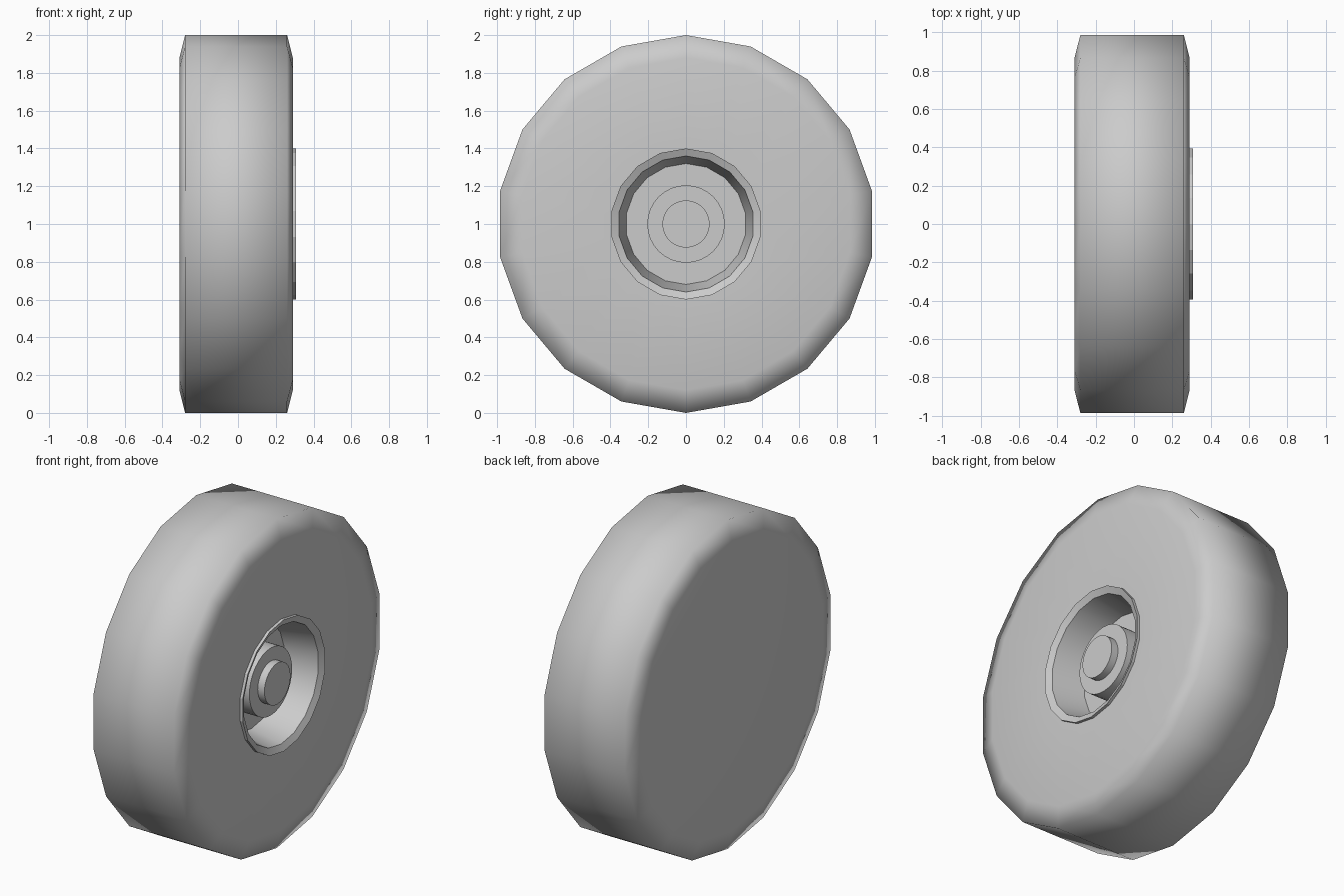
import bpy, bmesh, math

if "Cube" in bpy.data.objects:
    bpy.data.objects.remove(bpy.data.objects["Cube"])


def lathe(name, profile, sides, angle):
    """Spin (x, radius) points about the X axle at z = 1; radius 0 closes with a cap."""
    bm = bmesh.new()
    rings = []
    for x, r in profile:
        if r == 0:
            continue
        rings.append([bm.verts.new((x, r * math.sin(2 * math.pi * i / sides),
                                    1 + r * math.cos(2 * math.pi * i / sides)))
                      for i in range(sides)])
    for a, b in zip(rings, rings[1:]):
        for i in range(sides):
            j = (i + 1) % sides
            bm.faces.new((a[i], a[j], b[j], b[i]))
    if profile[0][1] == 0:
        bm.faces.new(rings[0])
    if profile[-1][1] == 0:
        bm.faces.new(rings[-1])
    bmesh.ops.recalc_face_normals(bm, faces=bm.faces)
    # open shells: make sure the first face strip looks away from the tyre core
    mesh = bpy.data.meshes.new(name)
    bm.to_mesh(mesh)
    bm.free()
    obj = bpy.data.objects.new(name, mesh)
    bpy.context.collection.objects.link(obj)
    bpy.ops.object.select_all(action='DESELECT')
    obj.select_set(True)
    bpy.context.view_layer.objects.active = obj
    bpy.ops.object.shade_smooth_by_angle(angle=math.radians(angle))
    return obj


# Tyre with closed back, chamfered shoulders, raised rim lip and sunken dish
lathe("tyre", [(-0.31, 0), (-0.31, 0.88), (-0.28, 1.0), (0.26, 1.0),
               (0.29, 0.88), (0.29, 0.40)] +
      [(0.308, 0.40), (0.29, 0.36), (0.09, 0.32), (0.09, 0)], 18, 80).data
bpy.context.object.name = "tyre_and_rim"
bpy.ops.object.shade_smooth_by_angle(angle=math.radians(80))
# keep the rim edges crisp
mesh = bpy.context.object.data
for e in mesh.edges:
    v = [mesh.vertices[i].co for i in e.vertices]
    r = [math.hypot(c.y, c.z - 1) for c in v]
    if max(r) < 0.42 and abs(r[0] - r[1]) < 0.001:
        e.use_edge_sharp = True

# Hub drum and centre cap
lathe("hub", [(0.08, 0), (0.08, 0.205), (0.22, 0.205), (0.22, 0)], 32, 30)
lathe("hub_cap", [(0.21, 0), (0.21, 0.125), (0.265, 0.125), (0.265, 0)], 32, 30)
